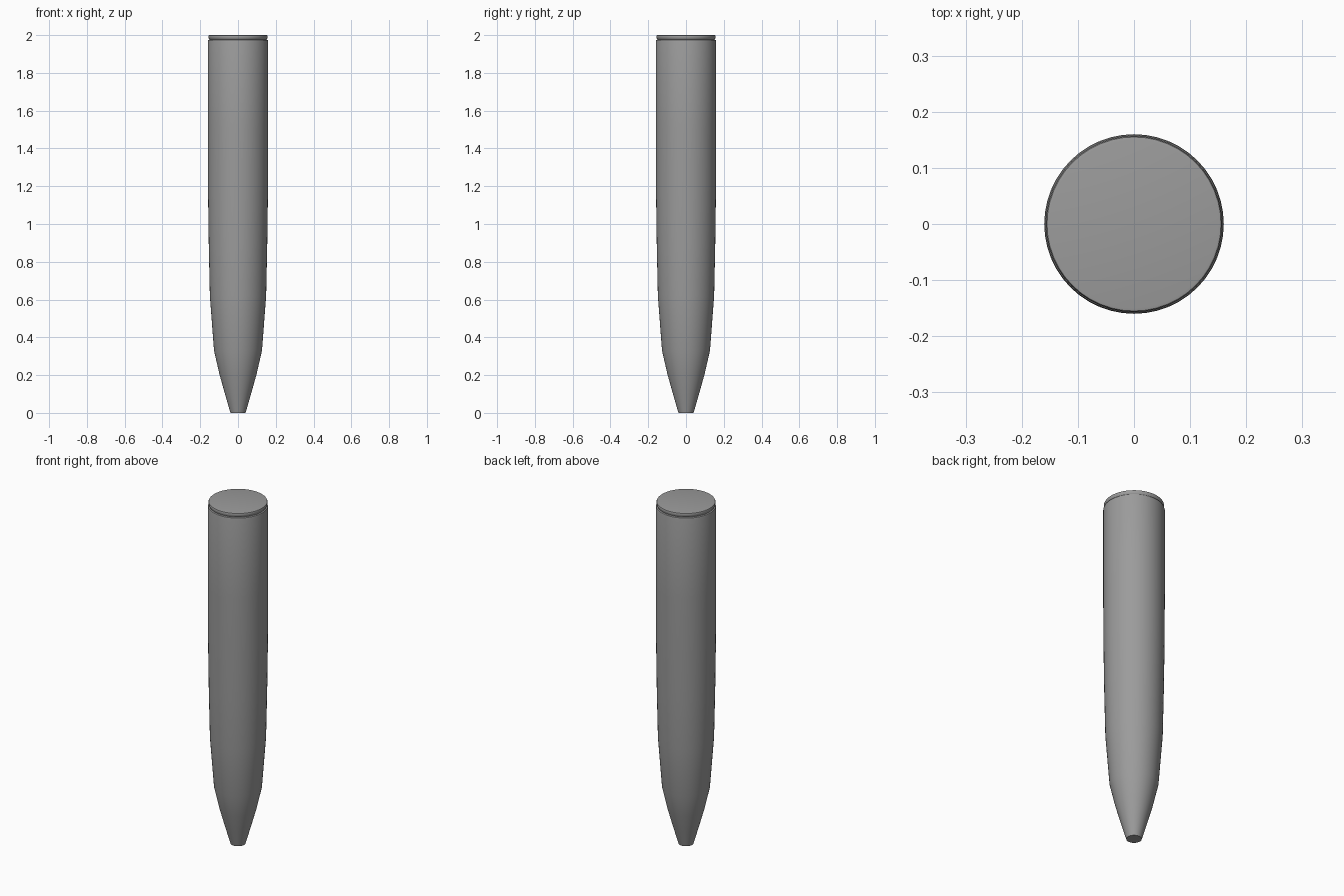
import bpy, bmesh, math

cube = bpy.data.objects.get("Cube")
if cube:
    bpy.data.objects.remove(cube, do_unlink=True)

SIDES = 48

grey = bpy.data.materials.new("plain grey")
grey.use_nodes = True
colour = (0.33, 0.33, 0.33, 1)
grey.diffuse_color = colour
grey.node_tree.nodes["Principled BSDF"].inputs["Base Color"].default_value = colour


def lathe(name, profile):
    """Turn a list of (radius, height) points about z and close both ends."""
    bm = bmesh.new()
    rings = []
    for r, z in profile:
        angles = [2 * math.pi * i / SIDES for i in range(SIDES)]
        rings.append([bm.verts.new((r * math.cos(a), r * math.sin(a), z)) for a in angles])
    for low, high in zip(rings, rings[1:]):
        for i in range(SIDES):
            j = (i + 1) % SIDES
            bm.faces.new((low[i], low[j], high[j], high[i]))
    bm.faces.new(rings[0][::-1])
    bm.faces.new(rings[-1])
    mesh = bpy.data.meshes.new(name)
    bm.to_mesh(mesh)
    bm.free()
    mesh.materials.append(grey)
    obj = bpy.data.objects.new(name, mesh)
    bpy.context.collection.objects.link(obj)
    bpy.ops.object.select_all(action="DESELECT")
    obj.select_set(True)
    bpy.context.view_layer.objects.active = obj
    bpy.ops.object.shade_smooth_by_angle(angle=math.radians(35))
    return obj


# Long tapered body with a blunt tip and a rounded upper shoulder
lathe("tapered_body", [
    (0.04, 0), (0.069, 0.1), (0.097, 0.2), (0.127, 0.33), (0.149, 0.62),
    (0.155, 0.9), (0.159, 1.2), (0.16, 1.5), (0.16, 1.965),
    (0.158, 1.973), (0.152, 1.976),
])

# Thin end cap, set apart from the body by a narrow groove
lathe("end_cap", [
    (0.152, 1.97), (0.152, 1.978), (0.155, 1.982), (0.157, 1.994),
    (0.155, 1.999), (0.15, 2.0),
])
